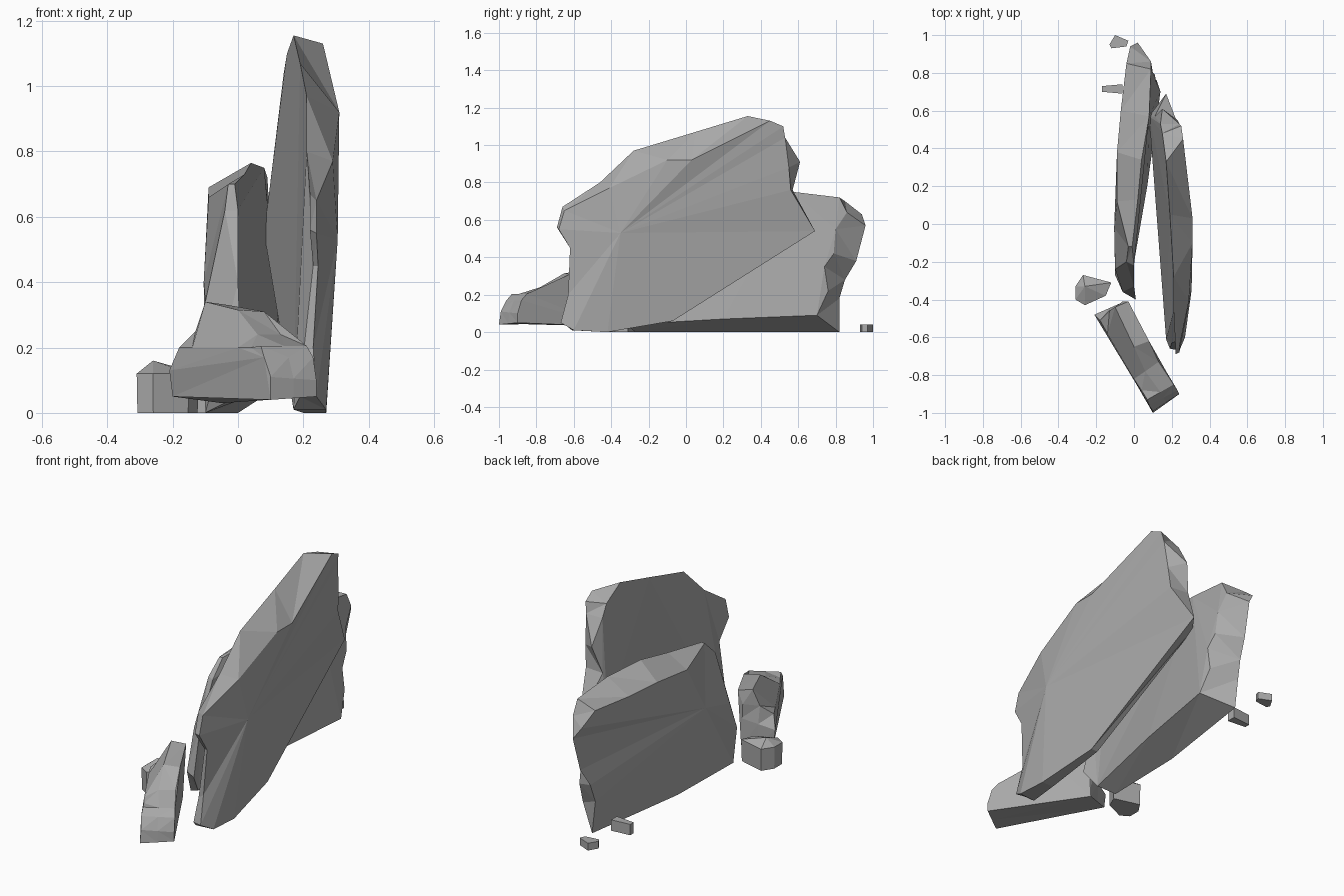
import bpy
import bmesh

UNIT = 0.01  # all points below are in hundredths

default_cube = bpy.data.objects.get("Cube")
if default_cube:
    bpy.data.objects.remove(default_cube, do_unlink=True)

# Single stone colour
stone = bpy.data.materials.new("grey stone")
stone.use_nodes = True
grey = (0.4, 0.4, 0.4, 1)
stone.diffuse_color = grey
stone.node_tree.nodes["Principled BSDF"].inputs["Base Color"].default_value = grey


def skin(name, *sections):
    """Join successive rings of points into a closed faceted stone.
    A ring of one point becomes a hub; an open end ring is capped."""
    bm = bmesh.new()
    rings = [[bm.verts.new([c * UNIT for c in point]) for point in section]
             for section in sections]
    for first, second in zip(rings, rings[1:]):
        count = max(len(first), len(second))
        for i in range(count):
            j = (i + 1) % count
            corners = [first[i % len(first)], first[j % len(first)],
                       second[j % len(second)], second[i % len(second)]]
            bm.faces.new(list(dict.fromkeys(corners)))
    for ring in (rings[0], rings[-1]):
        if len(ring) > 2:
            bm.faces.new(ring)
    bmesh.ops.triangulate(bm, faces=bm.faces[:])
    bmesh.ops.recalc_face_normals(bm, faces=bm.faces[:])
    bmesh.ops.dissolve_limit(bm, angle_limit=0.02, verts=bm.verts[:], edges=bm.edges[:])
    mesh = bpy.data.meshes.new(name)
    bm.to_mesh(mesh)
    bm.free()
    mesh.materials.append(stone)
    stone_object = bpy.data.objects.new(name, mesh)
    bpy.context.collection.objects.link(stone_object)
    return stone_object


def level(outline, height, scale=1.0):
    """Place a plan outline at one height, scaled about its own centre."""
    cx = sum(p[0] for p in outline) / len(outline)
    cy = sum(p[1] for p in outline) / len(outline)
    return [(cx + (x - cx) * scale, cy + (y - cy) * scale, height)
            for x, y in outline]


def midway(first, second):
    """Ring of points halfway between two rings."""
    return [tuple((a + b) / 2 for a, b in zip(p, q)) for p, q in zip(first, second)]


# Tall leaning slab: inner rim, outer rim, outer bulge
tall_inner = [
    (17, -61, 1), (19, -66, 5), (20, -63, 18), (23, -62, 45), (22, -69, 56),
    (22, -66, 67), (21, -46, 80), (21, -28, 97), (19, 5, 107), (17, 33, 115.5),
    (15, 48, 110), (14, 53, 104), (15, 61, 91), (11, 57, 76), (8, 57, 55),
    (19, -7, 6), (20, -42, 0)]
tall_outer = [
    (27, -60, 1), (24, -67, 5), (23, -63, 20), (24.5, -62, 45), (24, -68, 55),
    (24, -65, 65), (29, -41, 77), (31, -10, 92), (31, 3, 92), (26, 45, 113),
    (25, 52, 110), (24, 53, 104), (23, 55, 88), (22, 56, 76), (17, 69, 54),
    (23, -7, 6), (27, -42, 0)]
skin("tall_slab", tall_inner, tall_outer, [(30.5, -35, 53)])

# Lower slab standing behind it: outer bulge, outer rim, inner rim
back_outer = [
    (-10, -27, 0), (-6, -36, 15), (-10, -24, 34), (-4, -20, 62), (-3, -12, 70),
    (-9, 12, 66), (-9, 38, 69), (-7, 60, 69), (-4, 85, 70), (-2, 94, 63),
    (2, 96, 57), (1, 91, 38), (-1, 85, 28), (-2, 82, 18), (0, 82, 0),
    (-9, 20, 0)]
back_inner = [
    (-2, -32, 4), (1, -40, 15), (0, -33, 40), (0, -22, 62), (-1, -12, 70),
    (2, 13, 73), (4, 34, 76.5), (8, 57, 75), (9, 82, 72), (9, 86, 64),
    (10, 80, 55), (11, 79, 42), (12, 74, 35), (12, 76, 22), (14, 70, 9),
    (7, 20, 7)]
skin("back_slab", [(-10.5, -2, 40)], back_outer, back_inner)

# Fallen slab lying across the front: front face, ridge, rear face
fallen_front = [
    (-20, -48, 5), (-21, -48, 13), (-18, -51, 20), (-14, -58, 20), (0, -82, 20),
    (4, -88, 20), (7, -93, 20.5), (8, -96, 17), (10, -99, 11), (10, -100, 4)]
fallen_rear = [
    (-5, -41, 3), (-5, -41, 18), (-6, -41, 26), (-3, -41, 33), (8, -62, 31),
    (13, -73, 24), (21, -85, 20.5), (23, -88, 17), (24, -90, 10), (24, -90, 5)]
fallen_ridge = midway(fallen_front, fallen_rear)
fallen_ridge[2:6] = [(-13, -46, 25), (-10, -44, 34), (0, -65, 31.5), (6, -78, 24)]
skin("fallen_slab", fallen_front, fallen_ridge, fallen_rear)

# Small rock beside the fallen slab
rock_plan = [(-31, -40), (-26, -43), (-15, -38), (-12, -31), (-27, -27), (-31, -33)]
skin("side_rock", level(rock_plan, 0, 0.97), level(rock_plan, 12), [(-26, -33, 16)])

# Loose chips at the back: plan outline and height
chips = {
    "outer_chip": ([(-13, 95), (-10, 100), (-3, 97), (-4, 94), (-12, 93)], 4),
    "inner_chip": ([(-17, 70), (-17, 73), (-6, 74), (-6, 69)], 6),
}
for chip_name, (plan, height) in chips.items():
    skin(chip_name, level(plan, 0), level(plan, height))
